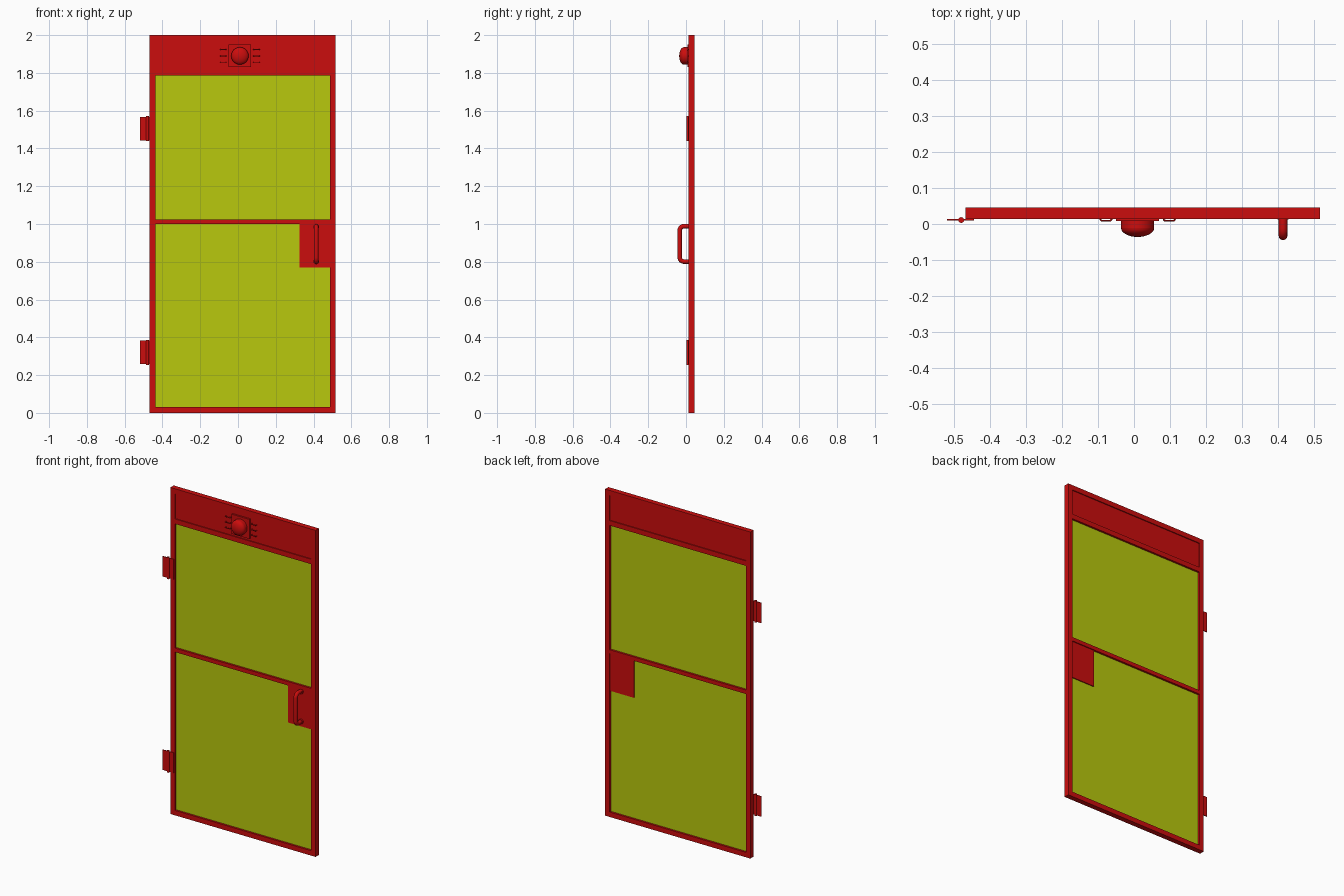
import bpy, bmesh, math
from mathutils import Matrix

if "Cube" in bpy.data.objects:
    bpy.data.objects.remove(bpy.data.objects["Cube"])


def material(name, rgb):
    m = bpy.data.materials.new(name)
    m.diffuse_color = (*rgb, 1)
    m.use_nodes = True
    m.node_tree.nodes["Principled BSDF"].inputs["Base Color"].default_value = m.diffuse_color
    return m


RED = material("red paint", (0.60, 0.004, 0.004))
LIME = material("lime mesh", (0.48, 0.58, 0.004))


def add(name, bm, mat=RED, smooth=False):
    me = bpy.data.meshes.new(name)
    bmesh.ops.recalc_face_normals(bm, faces=bm.faces)
    bm.to_mesh(me)
    bm.free()
    me.materials.append(mat)
    ob = bpy.data.objects.new(name, me)
    bpy.context.collection.objects.link(ob)
    if smooth:
        shade(ob)
    return ob


def shade(ob):
    bpy.ops.object.select_all(action='DESELECT')
    ob.select_set(True)
    bpy.context.view_layer.objects.active = ob
    bpy.ops.object.shade_smooth_by_angle(angle=math.radians(40))


def box(name, x, y, z, mat=RED):
    bm = bmesh.new()
    size = [b - a for a, b in (x, y, z)]
    mid = [(a + b) / 2 for a, b in (x, y, z)]
    bmesh.ops.create_cube(bm, size=1, matrix=Matrix.Translation(mid) @ Matrix.Diagonal((*size, 1)))
    return add(name, bm, mat)


def cylinder(name, center, radius, depth, along_y=False, segments=24):
    bm = bmesh.new()
    turn = Matrix.Rotation(math.pi / 2, 4, 'X') if along_y else Matrix()
    bmesh.ops.create_cone(bm, cap_ends=True, segments=segments, radius1=radius, radius2=radius,
                          depth=depth, matrix=Matrix.Translation(center) @ turn)
    return add(name, bm, RED, True)


def rounded(points, bend, steps=6):
    """Replace the inner corners of a polyline in (u, v) by arcs."""
    out = [points[0]]
    for a, b, c in zip(points, points[1:], points[2:]):
        da = [(p - q) / math.dist(a, b) * bend for p, q in zip(a, b)]
        dc = [(p - q) / math.dist(c, b) * bend for p, q in zip(c, b)]
        for i in range(steps + 1):
            t = math.pi / 2 * i / steps
            s, k = 1 - math.sin(t), 1 - math.cos(t)
            out.append(tuple(q + s * p + k * r for q, p, r in zip(b, da, dc)))
    return out + [points[-1]]


def rod(name, points, radius, resolution):
    cu = bpy.data.curves.new(name, 'CURVE')
    cu.dimensions = '3D'
    cu.bevel_depth, cu.bevel_resolution, cu.use_fill_caps = radius, resolution, True
    sp = cu.splines.new('POLY')
    sp.points.add(len(points) - 1)
    for p, co in zip(sp.points, points):
        p.co = (*co, 1)
    cu.materials.append(RED)
    ob = bpy.data.objects.new(name, cu)
    bpy.context.collection.objects.link(ob)
    bpy.ops.object.select_all(action='DESELECT')
    ob.select_set(True)
    bpy.context.view_layer.objects.active = ob
    bpy.ops.object.convert(target='MESH')
    shade(bpy.context.object)


# Door frame
L, R, W = -0.468, 0.516, 0.03
IL, IR = L + W, R - W
DEPTH = (0.014, 0.046)
box("left_stile", (L, IL), DEPTH, (0, 2))
box("right_stile", (IR, R), DEPTH, (0, 2))
for name, z in (("bottom_rail", (0, 0.03)), ("middle_rail", (1.0, 1.024)),
                ("upper_rail", (1.785, 1.815)), ("top_rail", (1.97, 2))):
    box(name, (IL, IR), DEPTH, z)

# Panels recessed in the frame
box("header_panel", (IL, IR), (0.02, 0.04), (1.815, 1.97))
box("lock_plate", (0.325, IR), (0.02, 0.04), (0.77, 1.0))
box("lower_screen", (IL, IR), (0.026, 0.034), (0.03, 1.0), LIME)
box("upper_screen", (IL, IR), (0.026, 0.034), (1.024, 1.785), LIME)

# Pull handle with round feet
path = rounded([(0.022, 0.801), (-0.033, 0.801), (-0.033, 0.988), (0.022, 0.988)], 0.022)
rod("handle", [(0.414, y, z) for y, z in path], 0.012, 4)
for z in (0.801, 0.985):
    cylinder("handle_foot", (0.414, 0.016, z), 0.015, 0.008, True)

# Lamp: square base, short drum and domed cap
CX, CZ = 0.01, 1.89
box("lamp_base", (CX - 0.06, CX + 0.06), (0.009, 0.02), (CZ - 0.06, CZ + 0.06))
cylinder("lamp_drum", (CX, 0.0, CZ), 0.046, 0.022, True, 32)
bm = bmesh.new()
bmesh.ops.create_uvsphere(bm, u_segments=32, v_segments=16, radius=1)
bmesh.ops.bisect_plane(bm, geom=bm.verts[:] + bm.edges[:] + bm.faces[:], plane_co=(0, 0, 0),
                       plane_no=(0, 0, -1), clear_outer=True)
bm.transform(Matrix.Translation((CX, -0.011, CZ)) @ Matrix.Rotation(math.pi / 2, 4, 'X')
             @ Matrix.Diagonal((0.046, 0.046, 0.025, 1)))
add("lamp_dome", bm, RED, True)

# Small wire loops beside the lamp
for side in (-1, 1):
    for dz in (-0.034, 0, 0.034):
        a, b = CX + side * 0.072, CX + side * 0.104
        path = rounded([(a, 0.022), (a, 0.009), (b, 0.009), (b, 0.022)], 0.006, 3)
        rod("wire_loop", [(x, y, CZ + dz) for x, y in path], 0.0025, 1)

# Hinges
for z in (0.32, 1.505):
    box("hinge_wall_leaf", (-0.52, -0.48), (0.010, 0.014), (z - 0.062, z + 0.062))
    box("hinge_door_leaf", (-0.48, -0.445), (0.010, 0.0145), (z - 0.062, z + 0.062))
    cylinder("hinge_pin", (-0.48, 0.011, z), 0.008, 0.132, False, 16)
